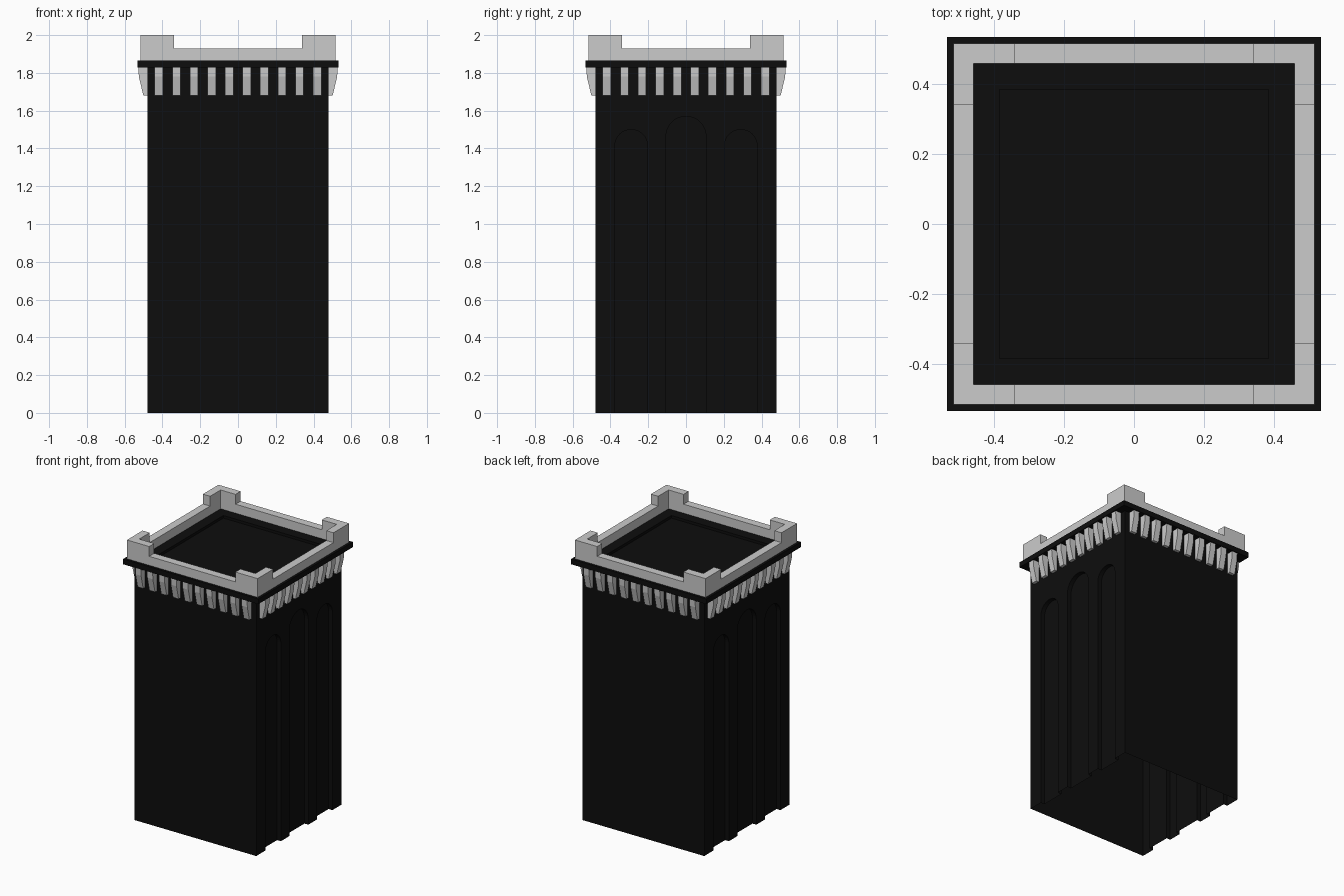
import bpy, bmesh
from math import pi, cos, sin
from mathutils import Matrix

if "Cube" in bpy.data.objects:
    bpy.data.objects.remove(bpy.data.objects["Cube"])

dark = bpy.data.materials.new("dark_stone")
dark.diffuse_color = (0.004, 0.004, 0.004, 1)
dark.use_nodes = True
dark.node_tree.nodes["Principled BSDF"].inputs["Base Color"].default_value = dark.diffuse_color


def finish(name, bm, mat=None):
    bmesh.ops.remove_doubles(bm, verts=bm.verts, dist=0.0005)
    bmesh.ops.recalc_face_normals(bm, faces=bm.faces)
    me = bpy.data.meshes.new(name)
    bm.to_mesh(me)
    bm.free()
    ob = bpy.data.objects.new(name, me)
    bpy.context.collection.objects.link(ob)
    if mat:
        me.materials.append(mat)
    return ob


def face(bm, pts, turn=0):
    rot = Matrix.Rotation(turn * pi / 2, 3, 'Z')
    verts = [bm.verts.new(rot @ Matrix.Identity(3) @ v) for v in map(vec, pts)]
    return bm.faces.new(verts)


def vec(p):
    from mathutils import Vector
    return Vector(p)


def strip(bm, a, b, turn=0, closed=False):
    n = len(a)
    for i in range(n if closed else n - 1):
        j = (i + 1) % n
        face(bm, [a[i], a[j], b[j], b[i]], turn)


# Tower shaft: open-bottomed shell, three arched niches on each side wall
W, TOP, DEPTH, SEG = 0.48, 1.83, 0.03, 16
ARCHES = [(-0.29, 0.087, 1.50), (0, 0.106, 1.57), (0.29, 0.087, 1.50)]


def arch(cy, r, top):
    curve = [(cy - r * cos(pi * i / SEG), top - r + r * sin(pi * i / SEG))
             for i in range(SEG + 1)]
    return [(cy - r, 0)] + curve + [(cy + r, 0)]


bm = bmesh.new()
for turn in (0, 2):
    outline = [(W, -W, 0)]
    for a in ARCHES:
        rim = [(W, y, z) for y, z in arch(*a)]
        back = [(W - DEPTH, y, z) for y, z in arch(*a)]
        outline += rim
        strip(bm, rim, back, turn)
        face(bm, back, turn)
    outline += [(W, W, 0), (W, W, TOP), (W, -W, TOP)]
    face(bm, outline, turn)
for turn in (1, 3):
    face(bm, [(W, -W, 0), (W, W, 0), (W, W, TOP), (W, -W, TOP)], turn)
finish("tower_shaft", bm, dark)

# Roof slab with shallow sunken square
bm = bmesh.new()
bmesh.ops.create_cube(bm, size=1, matrix=Matrix.Translation((0, 0, 1.8475))
                      @ Matrix.Diagonal((1.066, 1.066, 0.037, 1)))
bm.normal_update()
roof = max(bm.faces, key=lambda f: f.calc_center_median().z)
bmesh.ops.inset_individual(bm, faces=[roof], thickness=0.533 - 0.322)
ring = bmesh.ops.inset_individual(bm, faces=[roof], thickness=0.001)
for v in roof.verts:
    v.co.z -= 0.018
finish("roof_slab", bm, dark)

# Parapet with raised L-shaped corners
O, I, C, Z0, Z1, Z2 = 0.515, 0.458, 0.34, 1.865, 1.93, 2.0


def parapet_side(d):
    return [(d, -d, Z0), (d, d, Z0), (d, d, Z2), (d, C, Z2),
            (d, C, Z1), (d, -C, Z1), (d, -C, Z2), (d, -d, Z2)]


bm = bmesh.new()
for turn in range(4):
    outer, inner = parapet_side(O), parapet_side(I)
    face(bm, outer, turn)
    face(bm, inner, turn)
    strip(bm, outer[2:], inner[2:], turn)
    strip(bm, outer[:2], inner[:2], turn)
finish("parapet", bm)

# Row of ten tapered corbels under the slab on every side
PROFILE = [(0.475, 1.68), (0.501, 1.68), (0.525, 1.78), (0.527, 1.832), (0.475, 1.832)]
bm = bmesh.new()
for turn in range(4):
    for k in range(10):
        y = -0.419 + k * 0.0931
        a = [(x, y - 0.022, z) for x, z in PROFILE]
        b = [(x, y + 0.022, z) for x, z in PROFILE]
        face(bm, a, turn)
        face(bm, b, turn)
        strip(bm, a, b, turn, closed=True)
finish("corbels", bm)
